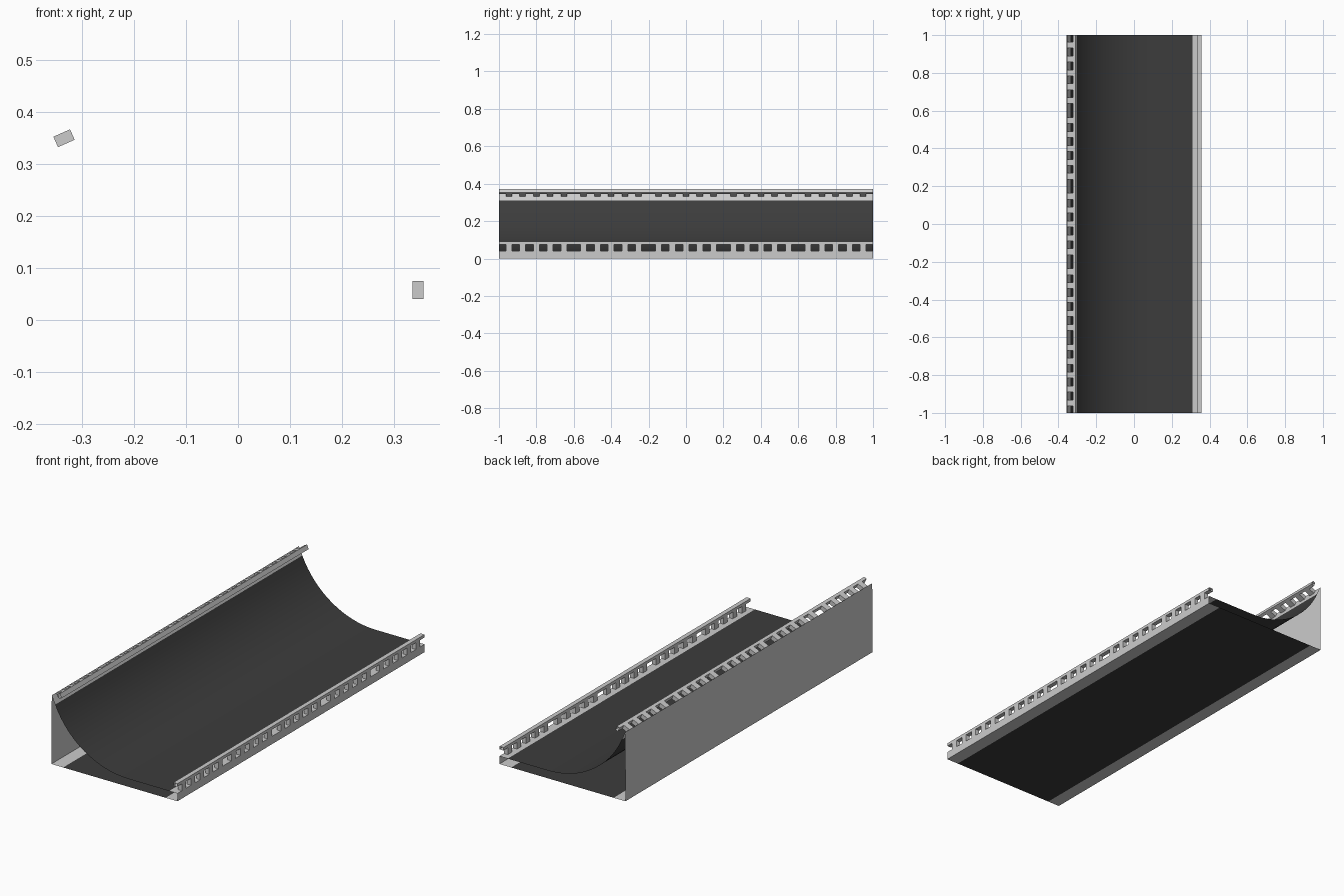
import bpy, math
from mathutils import Vector

if "Cube" in bpy.data.objects:
    bpy.data.objects.remove(bpy.data.objects["Cube"])

dark = bpy.data.materials.new("dark_surface")
dark.diffuse_color = (0.045, 0.045, 0.045, 1)
dark.use_nodes = True
dark.node_tree.nodes["Principled BSDF"].inputs["Base Color"].default_value = dark.diffuse_color


def make(name, verts, faces, mat=None, smooth=False):
    me = bpy.data.meshes.new(name)
    me.from_pydata(verts, [], faces)
    me.update()
    ob = bpy.data.objects.new(name, me)
    bpy.context.collection.objects.link(ob)
    if mat:
        me.materials.append(mat)
    if smooth:
        for p in me.polygons:
            p.use_smooth = True
    return ob


def sheet(name, pts, closed=False, **kw):
    """Thin sheet: an xz profile swept from y=-1 to y=1."""
    n = len(pts)
    verts = [(x, y, z) for y in (-1, 1) for x, z in pts]
    faces = [(i, (i + 1) % n, (i + 1) % n + n, i + n)
             for i in range(n if closed else n - 1)]
    return make(name, verts, faces, **kw)


# Main dimensions
W, DECK_Z, EDGE, FLOOR_EDGE = 0.357, 0.04, 0.31, 0.29
ANG, R, CX = math.radians(66), 0.454, 0.079
S0, S1 = 0.024, 0.047          # rail extent outward from deck edge
H1, H2 = 0.035, 0.05           # post height, rail top

# Curved deck: arc rising on the left, flat on the right
SEG = 16
deck = [(CX - R * math.sin(ANG * (1 - i / SEG)),
         DECK_Z + R * (1 - math.cos(ANG * (1 - i / SEG)))) for i in range(SEG + 1)]
left_end = Vector(deck[0])
deck.append((EDGE, DECK_Z))
sheet("curved_deck", deck, mat=dark, smooth=True)

# Bottom panel
sheet("bottom_panel", [(FLOOR_EDGE, 0), (-FLOOR_EDGE, 0)], mat=dark)

# Edge frames: local s runs outward along the deck, h along its normal
out = Vector((-math.cos(ANG), math.sin(ANG)))
nrm = Vector((math.sin(ANG), math.cos(ANG)))


def right(s, h):
    return (EDGE + s, DECK_Z + h)


def left(s, h):
    return tuple(left_end + out * s + nrm * h)


# Side shells: ledge, outer wall and floor strip
sheet("right_shell", [right(0, 0), right(S1, 0), (W, 0), (FLOOR_EDGE, 0)])
sheet("left_shell", [(-FLOOR_EDGE, 0), (-W, 0), left(S1, 0), left(0, 0)])

for side, f in (("right", right), ("left", left)):
    order = 1 if side == "right" else -1
    # Open-ended top rail
    loop = [f(S0, H1), f(S0, H2), f(S1, H2), f(S1, H1)][::order]
    sheet(side + "_rail", loop, closed=True)

    # Posts: five groups of five
    verts, faces = [], []
    quad = [f(S0 + 0.001, 0), f(S0 + 0.001, H1), f(S1, H1), f(S1, 0)][::order]
    for g in range(-2, 3):
        for k in range(-2, 3):
            c, b = g * 0.4 + k * 0.0735, len(verts)
            verts += [(x, c + d, z) for d in (-0.01625, 0.01625) for x, z in quad]
            faces += [(b + 3, b + 2, b + 1, b), (b + 4, b + 5, b + 6, b + 7)]
            faces += [(b + i, b + (i + 1) % 4, b + (i + 1) % 4 + 4, b + i + 4)
                      for i in (0, 2)]
    make(side + "_posts", verts, faces)
